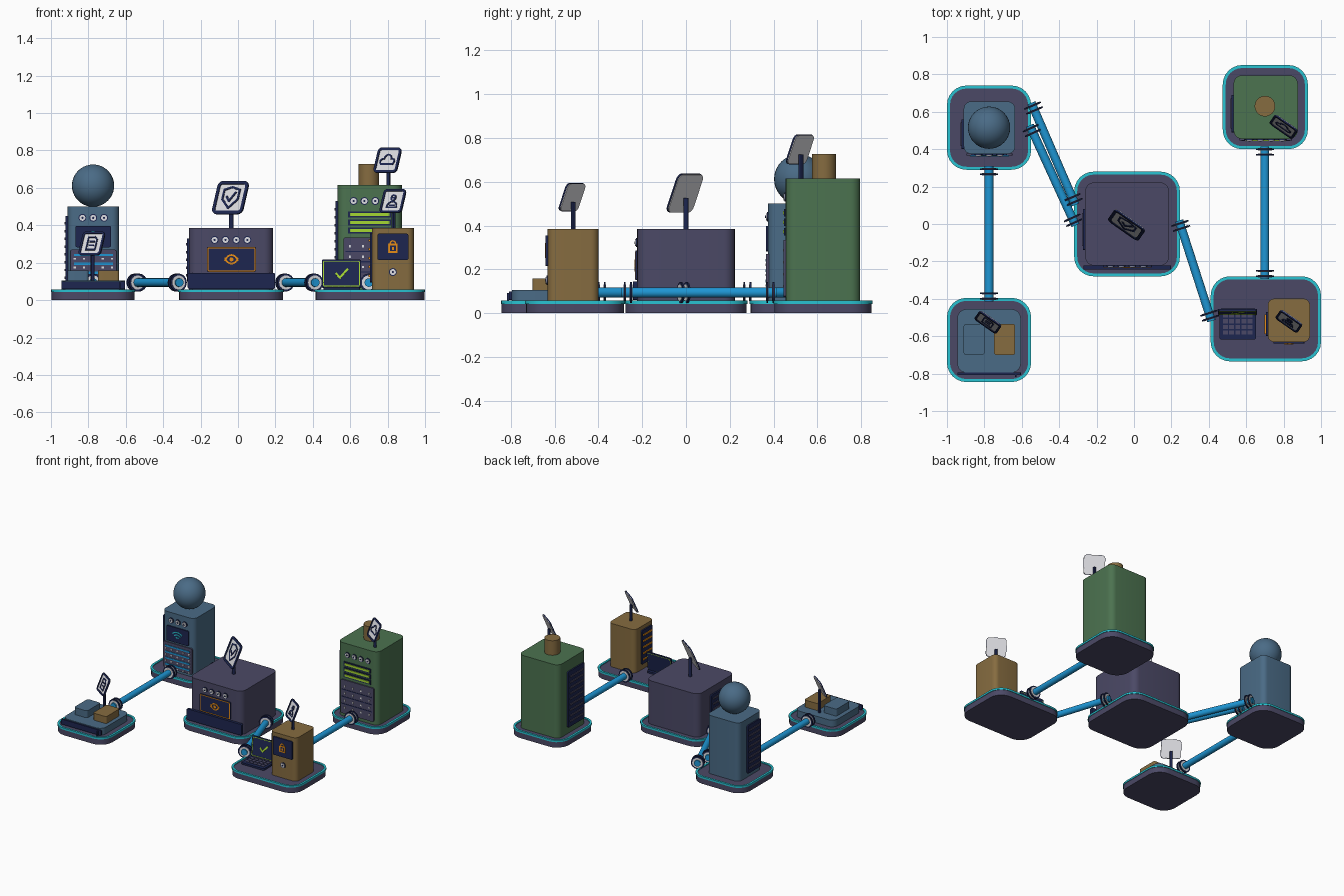
import bpy, bmesh, math
from mathutils import Matrix, Vector

if "Cube" in bpy.data.objects:
    bpy.data.objects.remove(bpy.data.objects["Cube"])


def material(name, r, g, b):
    m = bpy.data.materials.new(name)
    m.diffuse_color = [((c / 255 + 0.055) / 1.055) ** 2.4 for c in (r, g, b)] + [1]
    m.use_nodes = True
    m.node_tree.nodes["Principled BSDF"].inputs["Base Color"].default_value = m.diffuse_color
    return m


PURPLE = material("dusky purple", 75, 73, 102)
CYAN = material("cyan", 40, 195, 210)
SLATE = material("slate blue", 74, 107, 134)
GREEN = material("forest green", 76, 115, 80)
GOLD = material("dull gold", 134, 108, 64)
BLUE = material("pipe blue", 30, 150, 212)
NAVY = material("navy", 29, 38, 80)
LIGHT = material("light grey", 222, 222, 226)
ORANGE = material("orange", 232, 142, 22)
LIME = material("lime", 165, 215, 50)


def at(x, y, z):
    return Matrix.Translation((x, y, z))


def face(x, y, z, turn=0, tilt=0):
    """Panel frame: local x right, y up, z outward; turn 0 faces -y, 90 faces -x."""
    return (at(x, y, z) @ Matrix.Rotation(math.radians(-turn), 4, 'Z')
            @ Matrix.Rotation(math.radians(90 - tilt), 4, 'X'))


def emit(name, bm, mat, M):
    bmesh.ops.recalc_face_normals(bm, faces=bm.faces)
    me = bpy.data.meshes.new(name)
    bm.to_mesh(me)
    bm.free()
    me.materials.append(mat)
    ob = bpy.data.objects.new(name, me)
    ob.matrix_world = M
    bpy.context.collection.objects.link(ob)
    return ob


def outline(w, h, r, n=6):
    pts = []
    for k, (sx, sy) in enumerate(((1, 1), (-1, 1), (-1, -1), (1, -1))):
        for i in range(n + 1):
            a = math.pi / 2 * (k + i / n)
            pts.append((sx * (w / 2 - r) + r * math.cos(a), sy * (h / 2 - r) + r * math.sin(a)))
    return pts


def slab(name, w, h, t, r, mat, M):
    bm = bmesh.new()
    pts = outline(w, h, r)
    lo, hi = ([bm.verts.new((x, y, z)) for x, y in pts] for z in (0, t))
    bm.faces.new(lo)
    bm.faces.new(hi)
    for i in range(len(pts)):
        j = (i + 1) % len(pts)
        bm.faces.new((lo[i], lo[j], hi[j], hi[i]))
    return emit(name, bm, mat, M)


def ring(name, w, h, t, r, band, mat, M):
    bm = bmesh.new()
    out, inn = outline(w, h, r), outline(w - 2 * band, h - 2 * band, max(r - band, 0.001))
    loops = [[bm.verts.new((x, y, z)) for x, y in p] for p, z in ((out, 0), (out, t), (inn, t), (inn, 0))]
    for k in range(4):
        a, b = loops[k], loops[(k + 1) % 4]
        for i in range(len(a)):
            j = (i + 1) % len(a)
            bm.faces.new((a[i], a[j], b[j], b[i]))
    return emit(name, bm, mat, M)


def boxes(name, items, t, mat, M):
    """Several thin boxes (cx, cy, w, h) with depth t in one mesh."""
    bm = bmesh.new()
    for cx, cy, w, h in items:
        bmesh.ops.create_cube(bm, size=1, matrix=at(cx, cy, t / 2) @ Matrix.Diagonal((w, h, t, 1)))
    return emit(name, bm, mat, M)


def stroke(name, lines, width, mat, M, t=0.004):
    """Polylines drawn as thin raised bars."""
    bm = bmesh.new()
    for pts in lines:
        for p, q in zip(pts, pts[1:]):
            d = Vector(q) - Vector(p)
            c = (Vector(q) + Vector(p)) / 2
            bmesh.ops.create_cube(bm, size=1, matrix=at(c.x, c.y, t / 2)
                                  @ Matrix.Rotation(math.atan2(d.y, d.x), 4, 'Z')
                                  @ Matrix.Diagonal((d.length + width * 0.6, width, t, 1)))
    return emit(name, bm, mat, M)


def arc(cx, cy, rx, ry, a0, a1, n=8):
    return [(cx + rx * math.cos(math.radians(a0 + (a1 - a0) * i / n)),
             cy + ry * math.sin(math.radians(a0 + (a1 - a0) * i / n))) for i in range(n + 1)]


def disc(name, r, t, mat, M, n=32):
    bm = bmesh.new()
    bmesh.ops.create_cone(bm, cap_ends=True, segments=n, radius1=r, radius2=r, depth=t)
    return emit(name, bm, mat, M)


def platform(name, x, y, w, d):
    slab(name + "_platform", w - 0.008, d - 0.008, 0.05, 0.1, PURPLE, at(x, y, 0))
    ring(name + "_platform_trim", w, d, 0.014, 0.104, 0.016, CYAN, at(x, y, 0.043))


def knobs(name, xs, y, z):
    for x in xs:
        F = face(x, y, z)
        disc(name + "_knob_rim", 0.021, 0.012, NAVY, F, 20)
        disc(name + "_knob", 0.016, 0.022, LIGHT, F, 20)
        disc(name + "_knob_centre", 0.006, 0.027, NAVY, F, 12)


def vent(name, x, y, z, w, h, mat):
    F = face(x, y, z, 90)
    slab(name + "_side_vent", w, h, 0.012, 0.01, NAVY, F)
    n = int(h / 0.045)
    boxes(name + "_vent_slats", [(0, (i - (n - 1) / 2) * h * 0.9 / n, w * 0.8, 0.013) for i in range(n)],
          0.018, mat, F)


def sign(name, x, y, base, z, s, icon):
    """Tilted board on a post, s = scale."""
    tube(name + "_sign_post", (x, y, base), (x, y, z - 0.02), 0.012 * (0.6 + 0.4 * s), NAVY, 12)
    F = face(x, y, z, 35, 22)
    slab(name + "_sign_board", 0.195 * s, 0.185 * s, 0.008, 0.03 * s, LIGHT, F)
    ring(name + "_sign_frame", 0.2 * s, 0.19 * s, 0.008, 0.032 * s, 0.018 * s, NAVY, F @ at(0, 0, 0.004))
    stroke(name + "_sign_icon", [[(u * s, v * s) for u, v in ln] for ln in icon], 0.012 * s, NAVY,
           F @ at(0, 0, 0.007))


def tube(name, p, q, r, mat, n=24):
    p, q = Vector(p), Vector(q)
    M = at(*((p + q) / 2)) @ (q - p).to_track_quat('Z', 'Y').to_matrix().to_4x4()
    return disc(name, r, (q - p).length, mat, M, n)


def pipe(name, a, b):
    a, b = Vector((*a, 0.094)), Vector((*b, 0.094))
    d = (b - a).normalized()
    tube(name, a - d * 0.03, b + d * 0.03, 0.023, BLUE)
    for c in (a, b):
        for k in (-0.014, 0.014):
            p = c + d * k
            tube(name + "_collar", p - d * 0.004, p + d * 0.004, 0.048, NAVY)
            tube(name + "_collar_face", p - d * 0.006, p + d * 0.006, 0.038, LIGHT)


# platforms
platform("tower", -0.775, 0.515, 0.45, 0.45)
platform("tray", -0.775, -0.62, 0.45, 0.45)
platform("hub", -0.037, 0, 0.565, 0.56)
platform("desk", 0.705, -0.507, 0.59, 0.455)
platform("store", 0.702, 0.625, 0.455, 0.45)

# linking pipes
pipe("left_pipe", (-0.775, 0.28), (-0.775, -0.385))
pipe("twin_pipe_back", (-0.537, 0.62), (-0.325, 0.13))
pipe("twin_pipe_front", (-0.545, 0.50), (-0.325, 0.02))
pipe("middle_pipe", (0.25, -0.01), (0.405, -0.49))
pipe("right_pipe", (0.70, 0.385), (0.70, -0.265))

# slate tower with ball
slab("tower_body", 0.275, 0.28, 0.45, 0.04, SLATE, at(-0.773, 0.515, 0.05))
bm = bmesh.new()
bmesh.ops.create_uvsphere(bm, u_segments=32, v_segments=20, radius=0.113)
emit("tower_ball", bm, SLATE, at(-0.775, 0.515, 0.612))
knobs("tower", (-0.832, -0.774, -0.716), 0.375, 0.44)
F = face(-0.774, 0.378, 0.34)
slab("tower_screen", 0.19, 0.115, 0.012, 0.01, NAVY, F)
stroke("tower_signal_icon", [arc(0, -0.03, r, r, 45, 135) for r in (0.015, 0.035, 0.055)], 0.008, CYAN,
       F @ at(0, 0, 0.01))
F = face(-0.773, 0.378, 0.17)
slab("tower_rack", 0.245, 0.2, 0.012, 0.01, PURPLE, F)
rows = (-0.07, -0.023, 0.024, 0.071)
boxes("tower_rack_strips", [(0.0, v, 0.21, 0.012) for v in rows], 0.016, BLUE, F)
boxes("tower_rack_lights", [(u * 0.05, v - 0.02, 0.012, 0.01) for v in rows for u in (-2, -1, 0, 1, 2)],
      0.016, LIGHT, F)
vent("tower", -0.909, 0.48, 0.265, 0.16, 0.37, PURPLE)

# tray with two crates
slab("tray_plate", 0.34, 0.34, 0.052, 0.05, SLATE, at(-0.775, -0.625, 0.053))
slab("tray_front_lip", 0.34, 0.04, 0.012, 0.006, NAVY, face(-0.775, -0.795, 0.08))
slab("slate_crate", 0.112, 0.167, 0.055, 0.015, SLATE, at(-0.855, -0.617, 0.104))
slab("gold_crate", 0.114, 0.167, 0.055, 0.015, GOLD, at(-0.692, -0.617, 0.104))
boxes("tray_peg", [(-0.632, -0.812, 0.01, 0.01)], 0.04, NAVY, at(0, 0, 0.053))
page = [[(-0.04, -0.05), (0.04, -0.05), (0.04, 0.03), (0.02, 0.05), (-0.04, 0.05), (-0.04, -0.05)],
        [(-0.02, 0.015), (0.02, 0.015)], [(-0.02, -0.015), (0.02, -0.015)]]
sign("tray", -0.777, -0.52, 0.1, 0.30, 0.72, page)

# central hub
slab("hub_body", 0.45, 0.445, 0.335, 0.05, PURPLE, at(-0.037, 0, 0.05))
slab("hub_console", 0.468, 0.085, 0.02, 0.008, NAVY, face(-0.035, -0.222, 0.103))
knobs("hub", (-0.125, -0.067, -0.009, 0.05), -0.222, 0.322)
F = face(-0.035, -0.221, 0.218)
slab("hub_screen", 0.262, 0.134, 0.01, 0.008, NAVY, F)
ring("hub_screen_edge", 0.256, 0.128, 0.012, 0.008, 0.005, ORANGE, F)
stroke("hub_eye_icon", [arc(0, -0.022, 0.036, 0.045, 20, 160), arc(0, 0.022, 0.036, 0.045, 200, 340)],
       0.009, ORANGE, F @ at(0, 0, 0.009))
disc("hub_eye_pupil", 0.011, 0.006, ORANGE, F @ at(0, 0, 0.011), 16)
vent("hub", -0.261, -0.03, 0.215, 0.22, 0.23, PURPLE)
shield = [[(0, -0.06), (0.05, -0.01), (0.05, 0.045), (0, 0.06), (-0.05, 0.045), (-0.05, -0.01), (0, -0.06)],
          [(-0.025, 0.005), (-0.005, -0.02), (0.028, 0.03)]]
sign("hub", -0.036, 0, 0.38, 0.545, 1.0, shield)

# gold cabinet
slab("cabinet_body", 0.225, 0.232, 0.335, 0.035, GOLD, at(0.828, -0.515, 0.05))
F = face(0.828, -0.628, 0.285)
slab("cabinet_screen", 0.165, 0.14, 0.012, 0.008, NAVY, F)
boxes("cabinet_lock_body", [(0, 0.012, 0.05, 0.009), (0, -0.028, 0.05, 0.009), (-0.021, -0.01, 0.009, 0.04),
                            (0.021, -0.01, 0.009, 0.04), (0, -0.01, 0.01, 0.016)], 0.015, ORANGE, F)
stroke("cabinet_lock_shackle", [arc(0, 0.014, 0.015, 0.018, 0, 180)], 0.007, ORANGE, F @ at(0, 0, 0.011))
knobs("cabinet", (0.828,), -0.63, 0.15)
vent("cabinet", 0.717, -0.535, 0.225, 0.13, 0.26, ORANGE)
person = [arc(0, 0.025, 0.02, 0.022, 0, 360, 10), arc(0, -0.05, 0.045, 0.045, 0, 180) + [(0.045, -0.05)],
          [(-0.02, -0.035), (0.02, -0.035)], [(-0.01, 0.025), (0.01, 0.025)]]
sign("cabinet", 0.832, -0.515, 0.38, 0.527, 0.72, person)

# laptop on the desk
slab("laptop_base", 0.195, 0.165, 0.014, 0.01, NAVY, at(0.555, -0.535, 0.055))
boxes("laptop_keys", [(-0.066 + 0.033 * i, -0.04 + 0.03 * j, 0.026, 0.022) for i in range(5) for j in range(4)],
      0.004, PURPLE, at(0.555, -0.54, 0.068))
F = face(0.553, -0.465, 0.14, 0, 8)
slab("laptop_screen", 0.21, 0.152, 0.01, 0.008, NAVY, F)
ring("laptop_screen_edge", 0.196, 0.138, 0.012, 0.008, 0.004, LIME, F)
stroke("laptop_check_icon", [[(-0.028, 0.0), (-0.008, -0.022), (0.032, 0.024)]], 0.011, LIME, F @ at(0, 0, 0.009))

# green storage tower
slab("store_body", 0.343, 0.34, 0.565, 0.045, GREEN, at(0.704, 0.625, 0.05))
tube("store_chimney", (0.70, 0.63, 0.61), (0.70, 0.63, 0.727), 0.055, GOLD, 32)
knobs("store", (0.618, 0.676, 0.734, 0.792), 0.455, 0.53)
F = face(0.704, 0.456, 0.415)
boxes("store_stripe_backing", [(0, v, 0.23, 0.034) for v in (-0.043, 0, 0.043)], 0.008, NAVY, F)
boxes("store_stripes", [(0, v, 0.21, 0.016) for v in (-0.043, 0, 0.043)], 0.013, LIME, F)
F = face(0.704, 0.458, 0.205)
slab("store_rack", 0.28, 0.26, 0.012, 0.01, PURPLE, F)
boxes("store_rack_lights", [(u, v * 0.055, 0.01, 0.012) for u in (-0.105, -0.035, 0.035, 0.105)
                            for v in (-1.5, -0.5, 0.5, 1.5)], 0.016, LIGHT, F)
boxes("store_rack_seams", [(0, v * 0.055, 0.26, 0.006) for v in (-1, 0, 1)], 0.014, NAVY, F)
vent("store", 0.534, 0.59, 0.315, 0.2, 0.43, PURPLE)
cloud = [[(-0.05, -0.03), (0.05, -0.03)], arc(-0.04, -0.01, 0.02, 0.02, 90, 270, 5),
         arc(0, 0.01, 0.03, 0.032, 0, 180), arc(0.04, -0.01, 0.02, 0.02, -90, 90, 5)]
sign("store", 0.804, 0.525, 0.61, 0.745, 0.76, cloud)

# keep hard edges, smooth the round parts
for ob in bpy.data.objects:
    ob.select_set(True)
bpy.context.view_layer.objects.active = bpy.data.objects["tower_ball"]
bpy.ops.object.shade_smooth_by_angle(angle=math.radians(30))
